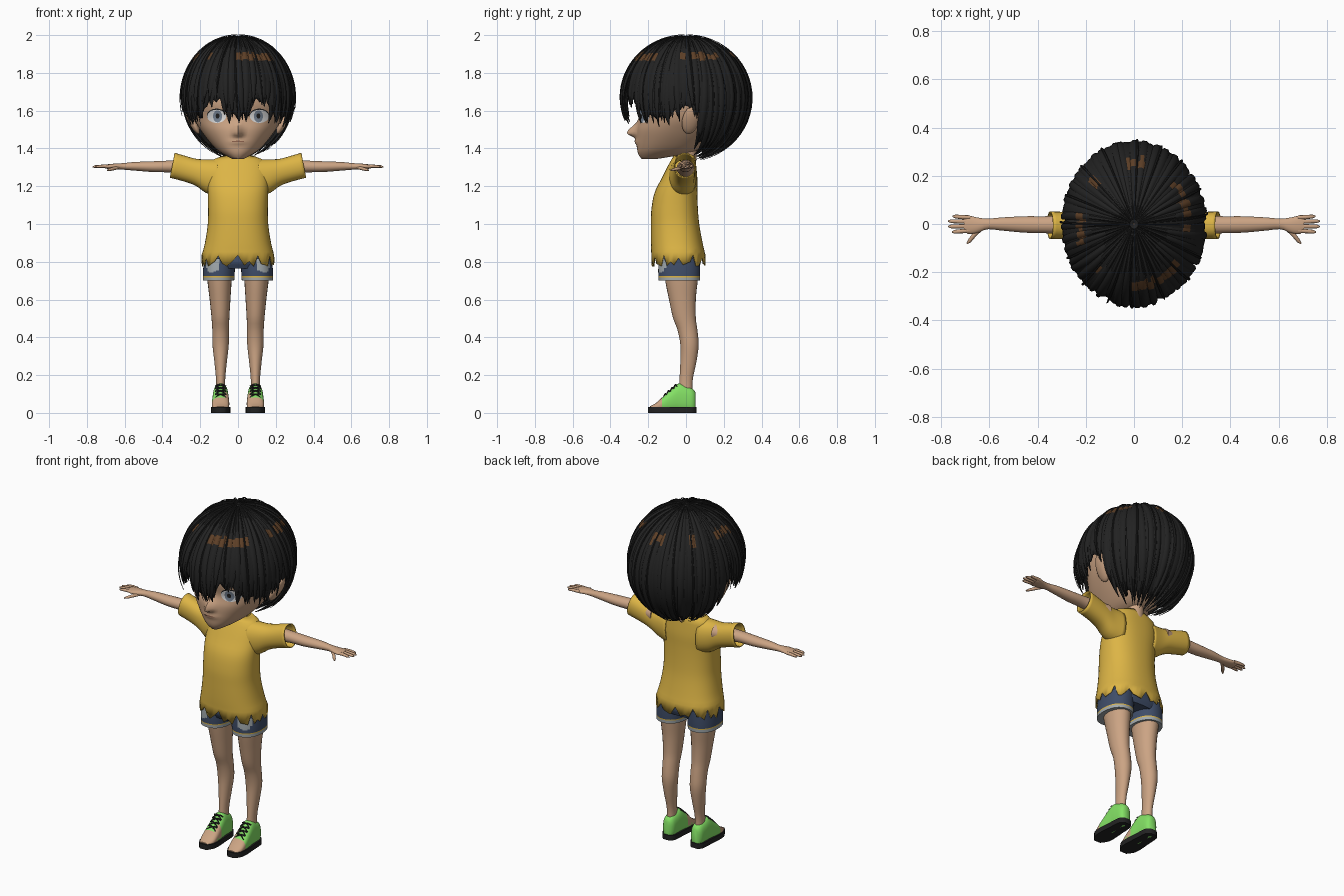
import bpy, bmesh, math, random
from math import sin, cos, pi
from mathutils import Vector, Matrix

random.seed(4)
if "Cube" in bpy.data.objects:
    bpy.data.objects.remove(bpy.data.objects["Cube"])


def material(name, r, g, b):
    m = bpy.data.materials.new(name)
    m.use_nodes = True
    m.diffuse_color = (r, g, b, 1)
    bsdf = next(n for n in m.node_tree.nodes if n.type == 'BSDF_PRINCIPLED')
    bsdf.inputs["Base Color"].default_value = (r, g, b, 1)
    bsdf.inputs["Roughness"].default_value = 0.8
    return m


SKIN = material("skin", .60, .37, .23)
BLACK = material("soft black", .016, .016, .016)
BROWN = material("hair brown", .11, .05, .02)
YELLOW = material("shirt yellow", .72, .46, .06)
DENIM = material("denim blue", .05, .075, .14)
GREY = material("worn grey", .36, .40, .42)
GREEN = material("shoe green", .23, .75, .13)
WHITE = material("eye white", .75, .75, .75)
IRIS = material("eye slate", .20, .25, .32)
LIP = material("lip brown", .28, .13, .08)
made = []


def build(name, bm, mats, rule=None, mirror=False, thick=0):
    """Turn a bmesh into an object, colouring faces by a rule on their centre."""
    bmesh.ops.recalc_face_normals(bm, faces=bm.faces)
    if rule:
        for f in bm.faces:
            f.material_index = rule(f.calc_center_median())
    me = bpy.data.meshes.new(name)
    bm.to_mesh(me)
    bm.free()
    for m in mats:
        me.materials.append(m)
    ob = bpy.data.objects.new(name, me)
    bpy.context.collection.objects.link(ob)
    if thick:
        s = ob.modifiers.new("Thickness", 'SOLIDIFY')
        s.thickness, s.offset = thick, -1
    if mirror:
        ob.modifiers.new("Mirror", 'MIRROR').use_mirror_merge = False
    made.append(ob)
    return ob


def skin(bm, rings, caps=True):
    """Bridge closed rings of points into a surface."""
    vs = [[bm.verts.new(p) for p in r] for r in rings]
    n = len(vs[0])
    faces = [bm.faces.new((a[i], a[(i + 1) % n], b[(i + 1) % n], b[i]))
             for a, b in zip(vs, vs[1:]) for i in range(n)]
    if caps:
        faces += [bm.faces.new(vs[0][::-1]), bm.faces.new(vs[-1])]
    return faces


def at(rows, t):
    """Smoothly interpolate the columns of a table keyed on its first column."""
    i = max(j for j in range(len(rows) - 1) if j == 0 or rows[j][0] <= t)
    a, b = rows[i], rows[i + 1]
    p, q = rows[max(i - 1, 0)], rows[min(i + 2, len(rows) - 1)]
    h = b[0] - a[0]
    u = (t - a[0]) / h
    out = []
    for k in range(1, len(a)):
        ma = (b[k] - p[k]) / (b[0] - p[0]) * h
        mb = (q[k] - a[k]) / (q[0] - a[0]) * h
        out.append(a[k] * (2*u**3 - 3*u*u + 1) + ma * (u**3 - 2*u*u + u)
                   + b[k] * (3*u*u - 2*u**3) + mb * (u**3 - u*u))
    return out


def loft(rows, axis, steps=16, n=24, p=2.0, caps=True):
    """Loft rows of (position, centre, half width, low, high) along an axis."""
    bm = bmesh.new()
    rings = []
    for s in range(steps + 1):
        t = rows[0][0] + (rows[-1][0] - rows[0][0]) * s / steps
        c, w, lo, hi = at(rows, t)
        ring = []
        for i in range(n):
            ca, sa = cos(2*pi*i/n), sin(2*pi*i/n)
            a = c + w * math.copysign(abs(ca) ** (2/p), ca)
            b = (lo + hi)/2 + (hi - lo)/2 * math.copysign(abs(sa) ** (2/p), sa)
            ring.append({'x': (t, a, b), 'y': (a, t, b), 'z': (a, b, t)}[axis])
        rings.append(ring)
    skin(bm, rings, caps)
    return bm


def tube(bm, pts, ups, widths, heights, n=8):
    """Sweep an oval section along a path."""
    rings = []
    for i, p in enumerate(pts):
        tan = (pts[min(i + 1, len(pts) - 1)] - pts[max(i - 1, 0)]).normalized()
        side = tan.cross(ups[i]).normalized()
        up = side.cross(tan)
        rings.append([p + side * widths[i] * cos(2*pi*k/n) + up * heights[i] * sin(2*pi*k/n)
                      for k in range(n)])
    return skin(bm, rings)


# Head with a small pointed nose
HEAD = [(1.345, 0, .03, -.235, -.15), (1.365, 0, .07, -.25, -.03), (1.39, 0, .108, -.258, .06),
        (1.44, 0, .155, -.262, .13), (1.50, 0, .20, -.262, .19), (1.56, 0, .235, -.25, .24),
        (1.64, 0, .255, -.265, .27), (1.74, 0, .255, -.255, .27), (1.84, 0, .20, -.2, .2),
        (1.92, 0, .08, -.08, .08)]
bm = loft(HEAD, 'z', 60, 72, 2.15)
for v in bm.verts:
    if v.co.y < -.1:
        dz = v.co.z - 1.48
        v.co.y -= .05 * math.exp(-(v.co.x/.022)**2 - (dz/(.045 if dz > 0 else .018))**2)
        v.co.y -= .010 * math.exp(-(v.co.x/.04)**2 - ((v.co.z - 1.435)/.014)**2)
build("head", bm, [SKIN])


def face_plate(name, cx, cz, rx, rz, off, mat, mirror=True, tilt=0):
    """Thin oval plate that follows the front of the head."""
    bm = bmesh.new()
    rings = []
    for k in (.1, .4, .7, 1):
        ring = []
        for i in range(24):
            dx, dz = rx*k*cos(2*pi*i/24), rz*k*sin(2*pi*i/24)
            x, z = cx + dx, cz + dz + tilt*dx
            c, w, lo, hi = at(HEAD, z)
            y = (lo + hi)/2 - (hi - lo)/2 * (1 - abs(x/w)**2.15)**(1/2.15)
            ring.append((x, y - off, z))
        rings.append(ring)
    skin(bm, rings, False)
    bm.faces.new(bm.verts[:24]) if bm.verts.ensure_lookup_table() is None else None
    for f in bm.faces:
        f.normal_update()
        if f.normal.y > 0:
            f.normal_flip()
    build(name, bm, [mat], mirror=mirror)


face_plate("eye_outline", .113, 1.575, .052, .036, .003, BLACK)
face_plate("eye_white", .113, 1.570, .050, .035, .005, WHITE)
face_plate("iris", .108, 1.570, .024, .032, .007, IRIS)
face_plate("pupil", .108, 1.572, .010, .014, .009, BLACK)
face_plate("eyebrow", .11, 1.665, .05, .005, .004, BLACK, tilt=-.08)
face_plate("mouth", 0, 1.437, .034, .004, .012, LIP, mirror=False)

# Ears and neck
bm = bmesh.new()
bmesh.ops.create_uvsphere(bm, u_segments=20, v_segments=12, radius=1, matrix=Matrix.Translation(
    (.243, .025, 1.55)) @ Matrix.Rotation(.45, 4, 'Y') @ Matrix.Rotation(-.2, 4, 'X')
    @ Matrix.Diagonal((.022, .045, .082, 1)))
build("ears", bm, [SKIN], mirror=True)
build("neck", loft([(1.25, 0, .05, -.06, .05), (1.45, 0, .05, -.06, .06)], 'z'), [SKIN])

# Hair: a cap under tapered locks that fall from the crown
CENTRE = Vector((0, 0, 1.67))
HAIRLINE = [(0, 1.54), (.22, 1.56), (.35, 1.64), (.6, 1.63), (.75, 1.55), (1.25, 1.53),
            (1.5, 1.60), (1.72, 1.58), (1.85, 1.42), (2.1, 1.37), (pi, 1.355)]


def on_hair(th, phi, s):
    return CENTRE + s * Vector((.30*sin(phi)*sin(th), -.345*sin(phi)*cos(th), .33*cos(phi)))


def hair_end(th, extra=0):
    a = abs((th + pi) % (2*pi) - pi)
    i = max(j for j in range(len(HAIRLINE) - 1) if HAIRLINE[j][0] <= a)
    (a0, z0), (a1, z1) = HAIRLINE[i], HAIRLINE[i + 1]
    z = z0 + (z1 - z0) * (a - a0) / (a1 - a0) + extra
    return math.acos(max(-.97, (z - 1.67) / .33))


bm = bmesh.new()
skin(bm, [[on_hair(2*pi*i/90, hair_end(2*pi*i/90, .03 if i % 3 else .005) * t/20, .955)
           for i in range(90)] for t in range(1, 21)], False)
skin(bm, [[on_hair(2*pi*i/90, k, .955) for i in range(90)] for k in (.01, .12)], False)
build("hair_cap", bm, [BLACK], thick=.006)

bm = bmesh.new()
sheen = [random.random() < .5 for i in range(40)]
STEPS = 24
for layer, count, half, lift in ((0, 52, .030, .968), (1, 40, .017, .985), (2, 16, .005, 1.01)):
    for i in range(count):
        th = 2*pi*(i + random.uniform(-.25, .25)) / count
        end = hair_end(th, random.uniform(-.025, .015))
        sway, flick = random.uniform(-.10, .10), random.uniform(-.01, .025)
        pts, w, h = [], [], []
        for k in range(STEPS + 1):
            t = k / STEPS
            phi = .06 + (end - .06) * t
            pts.append(on_hair(th + sway*t*t, phi, lift + flick * t**3))
            taper = 1 if t < .72 else ((1 - t)/.28)**.75 + .04
            w.append(half * min(1, 1.1*sin(phi) + .05) * taper)
            h.append(.009 * min(1, half/.012) * (.3 + .7*taper) * min(1, .3 + 2*t))
        faces = tube(bm, pts, [(p - CENTRE).normalized() for p in pts], w, h, 6)
        for f in faces:
            z = f.calc_center_median().z
            f.material_index = int(1.87 < z < 1.905 and layer < 2 and sheen[int(th/(2*pi)*40) % 40])
build("hair_locks", bm, [BLACK, BROWN])

# Shirt with a torn hem, and open sleeves
bm = loft([(.83, 0, .193, -.183, .104), (.90, 0, .175, -.186, .088), (1.0, 0, .16, -.186, .07),
           (1.08, 0, .158, -.183, .063), (1.17, 0, .16, -.165, .06), (1.24, 0, .162, -.13, .06),
           (1.30, 0, .155, -.10, .055), (1.345, 0, .13, -.075, .05), (1.362, 0, .08, -.065, .045)],
          'z', 24, 48, 2.3, False)
bm.verts.ensure_lookup_table()
for i in range(48):
    bm.verts[i].co.z -= random.uniform(-.01, .015) if i % 4 == 0 else random.uniform(.025, .055)
build("shirt", bm, [YELLOW], thick=.006)
bm = loft([(.10, -.02, .075, 1.14, 1.342), (.17, -.018, .065, 1.165, 1.342), (.22, -.012, .06, 1.20, 1.345),
           (.28, -.007, .057, 1.225, 1.36), (.348, -.005, .057, 1.245, 1.377)], 'x', 14, 28, 2.2, False)
for v in bm.verts:
    v.co.x -= max(0, v.co.x - .25) * (v.co.z - 1.31) * 2
build("sleeves", bm, [YELLOW], mirror=True, thick=.006)

# Arms and hands
bm = loft([(.20, 0, .05, 1.25, 1.34), (.35, -.003, .036, 1.272, 1.336), (.45, -.002, .034, 1.275, 1.332),
           (.55, 0, .027, 1.283, 1.328), (.61, 0, .022, 1.288, 1.322), (.65, -.005, .032, 1.29, 1.32),
           (.69, -.003, .038, 1.292, 1.316), (.705, -.002, .03, 1.294, 1.314)], 'x', 30, 20)
build("arms", bm, [SKIN], mirror=True)
UP = Vector((0, 0, 1))


def finger(bm, *pts):
    tube(bm, [Vector(p) for p in pts], [UP] * 4, [.009, .009, .008, .003], [.009, .009, .007, .003])


bm = bmesh.new()
for y, tip in ((-.028, .755), (-.009, .77), (.010, .77), (.027, .752)):
    finger(bm, (.68, y, 1.305), (.71, y*1.05, 1.306), (tip - .012, y*1.15, 1.304), (tip, y*1.2, 1.302))
finger(bm, (.63, -.015, 1.30), (.662, -.045, 1.292), (.682, -.07, 1.287), (.692, -.081, 1.284))
build("fingers", bm, [SKIN], mirror=True)

# Legs
build("legs", loft([(.08, .092, .026, -.04, .035), (.17, .092, .024, -.035, .035), (.27, .092, .033, -.03, .055),
                    (.36, .092, .043, -.03, .067), (.44, .092, .044, -.045, .06), (.50, .093, .047, -.068, .052),
                    (.60, .095, .055, -.09, .052), (.70, .098, .064, -.11, .062), (.78, .10, .068, -.12, .07)],
                   'z', 32, 24), [SKIN], mirror=True)


# Shorts with worn patches and turned cuffs
def shorts_rule(c):
    if (Vector((abs(c.x), c.y, c.z)) - Vector((.135, -.13, .785))).length < .042:
        return 1
    return 1 if c.z < .716 else 2 if c.z < .722 else 0


SHORTS = [DENIM, GREY, YELLOW]
build("shorts_legs", loft([(.70, .103, .083, -.145, .073), (.75, .101, .084, -.147, .075),
                           (.82, .098, .082, -.145, .075)], 'z', 20, 40, 2.2), SHORTS, shorts_rule, mirror=True)
build("shorts_seat", loft([(.765, 0, .165, -.13, .068), (.80, 0, .178, -.145, .078), (.88, 0, .16, -.13, .06)],
                          'z', 16, 64, 2.4), SHORTS, shorts_rule)

# Open-toed shoes, soles and crossed laces
SHOE = [(-.19, .092, .025, .015, .035), (-.16, .092, .042, .01, .052), (-.12, .092, .046, .005, .088),
        (-.08, .092, .044, 0, .125), (-.04, .092, .041, 0, .155), (0, .092, .039, 0, .145),
        (.035, .092, .034, 0, .128), (.05, .092, .022, .01, .11)]
build("shoes", loft(SHOE, 'y', 30, 28, 2.5), [GREEN, SKIN],
      lambda c: int(c.y < -.125 or (c.y < -.09 and c.x < .072 and c.z > .04)), mirror=True)
bm = bmesh.new()
outline = []
for s in range(25):
    y = -.2 + .255 * s / 24
    w = at(SHOE, max(-.19, min(.05, y)))[1] + .005
    outline.append((y, w * (.7 if s in (0, 24) else 1)))
ring = [(.092 + w, y) for y, w in outline] + [(.092 - w, y) for y, w in outline[::-1]]
skin(bm, [[(x, y, z) for x, y in ring] for z in (0, .03)])
build("soles", bm, [BLACK], mirror=True)
bm = bmesh.new()
for y in (-.055, -.073, -.091, -.109):
    for d in (-1, 1):
        pts = []
        for k in (-1, -.5, 0, .5, 1):
            py = y + .008 * k * d
            top = at(SHOE, py)[3]
            pts.append(Vector((.092 + .028*k, py - .002, top + .001 - .012*abs(k)**2.5)))
        tube(bm, pts, [UP] * 5, [.004] * 5, [.004] * 5, 6)
build("laces", bm, [BLACK], mirror=True)

# Smooth shading with sharp creases kept
bpy.ops.object.select_all(action='DESELECT')
for ob in made:
    ob.select_set(True)
bpy.context.view_layer.objects.active = made[0]
bpy.ops.object.shade_smooth_by_angle(angle=math.radians(50))
